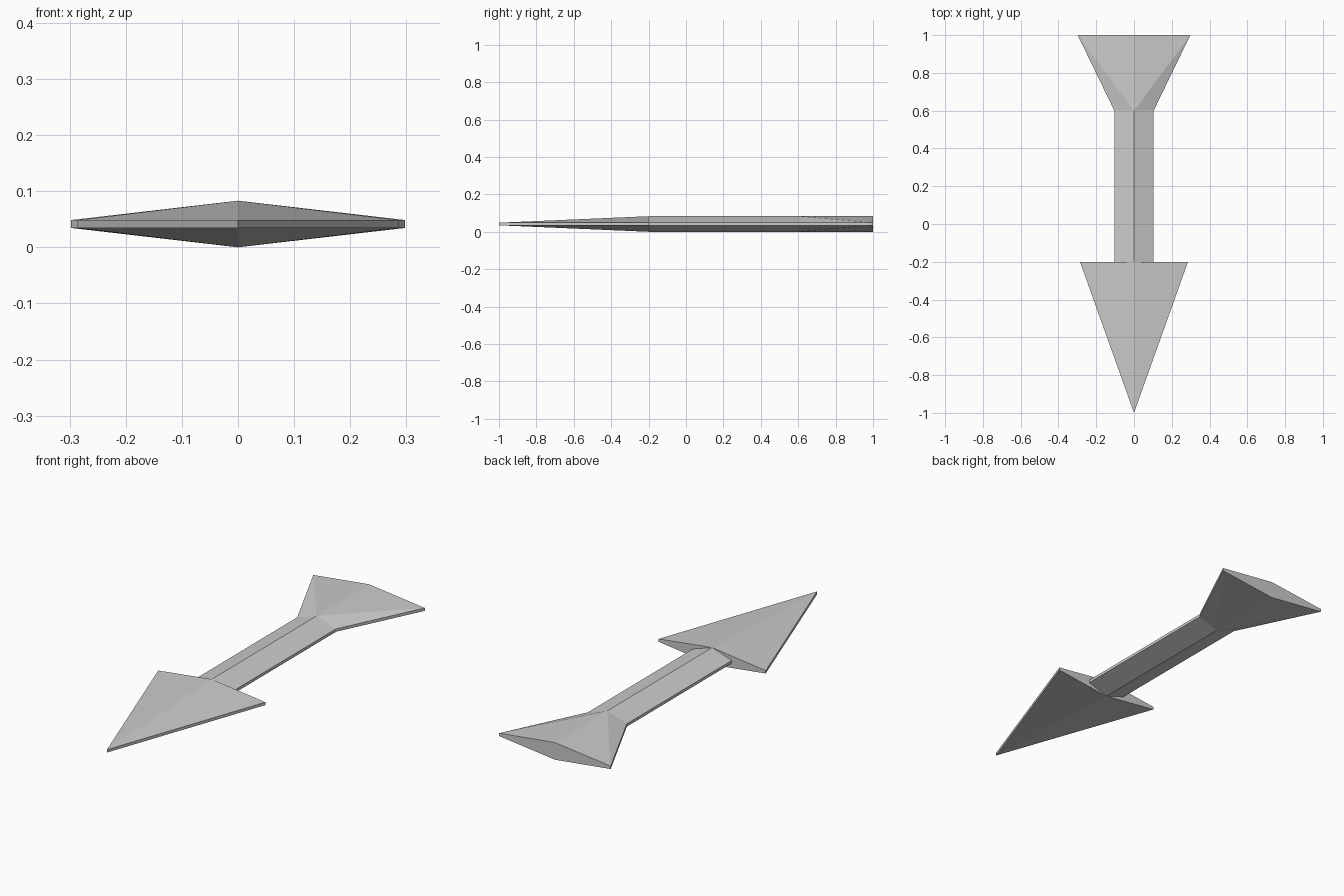
import bpy
import bmesh

cube = bpy.data.objects.get("Cube")
if cube:
    bpy.data.objects.remove(cube, do_unlink=True)

# Heights: mid plane, half thickness of the rim, half thickness at the ridge
MID, RIM, RIDGE = 0.0415, 0.007, 0.0415

# Stations along the arrow: y, half width, half thickness at the ridge
TIP = (-1.0, 0.0, RIM)
HEAD_BACK = (-0.2, 0.286, RIDGE)
SHAFT_FRONT = (-0.2, 0.104, RIDGE)
SHAFT_BACK = (0.6, 0.104, RIDGE)
TAIL_END = (1.0, 0.298, RIDGE)
STATIONS = (TIP, HEAD_BACK, SHAFT_FRONT, SHAFT_BACK, TAIL_END)


def add_section(bm, y, w, h):
    """Six-sided section: ridge on top and bottom, thin rim at each side."""
    outline = ((0, h), (w, RIM), (w, -RIM), (0, -h), (-w, -RIM), (-w, RIM))
    return [bm.verts.new((x, y, MID + z)) for x, z in outline]


def add_band(bm, a, b, split):
    """Join two sections; twisted panels are split from ridge to outer corner."""
    for i in range(6):
        j = (i + 1) % 6
        if split and i % 3 == 0:
            bm.faces.new((a[i], a[j], b[j]))
            bm.faces.new((a[i], b[j], b[i]))
        elif split and j % 3 == 0:
            bm.faces.new((a[i], a[j], b[i]))
            bm.faces.new((a[j], b[j], b[i]))
        else:
            bm.faces.new((a[i], a[j], b[j], b[i]))


# Arrow: pointed head, ridged shaft and flared tail in one closed skin
bm = bmesh.new()
sections = [add_section(bm, *s) for s in STATIONS]
for n, (a, b) in enumerate(zip(sections, sections[1:])):
    add_band(bm, a, b, split=STATIONS[n + 1] is TAIL_END)
bm.faces.new(sections[-1])
bmesh.ops.remove_doubles(bm, verts=bm.verts, dist=0.0001)
bmesh.ops.recalc_face_normals(bm, faces=bm.faces)

mesh = bpy.data.meshes.new("arrow")
bm.to_mesh(mesh)
bm.free()
arrow = bpy.data.objects.new("arrow", mesh)
bpy.context.collection.objects.link(arrow)

# Light grey material
grey = bpy.data.materials.new("light_grey")
grey.use_nodes = True
colour = (0.6, 0.6, 0.6, 1.0)
grey.diffuse_color = colour
grey.node_tree.nodes["Principled BSDF"].inputs["Base Color"].default_value = colour
mesh.materials.append(grey)
